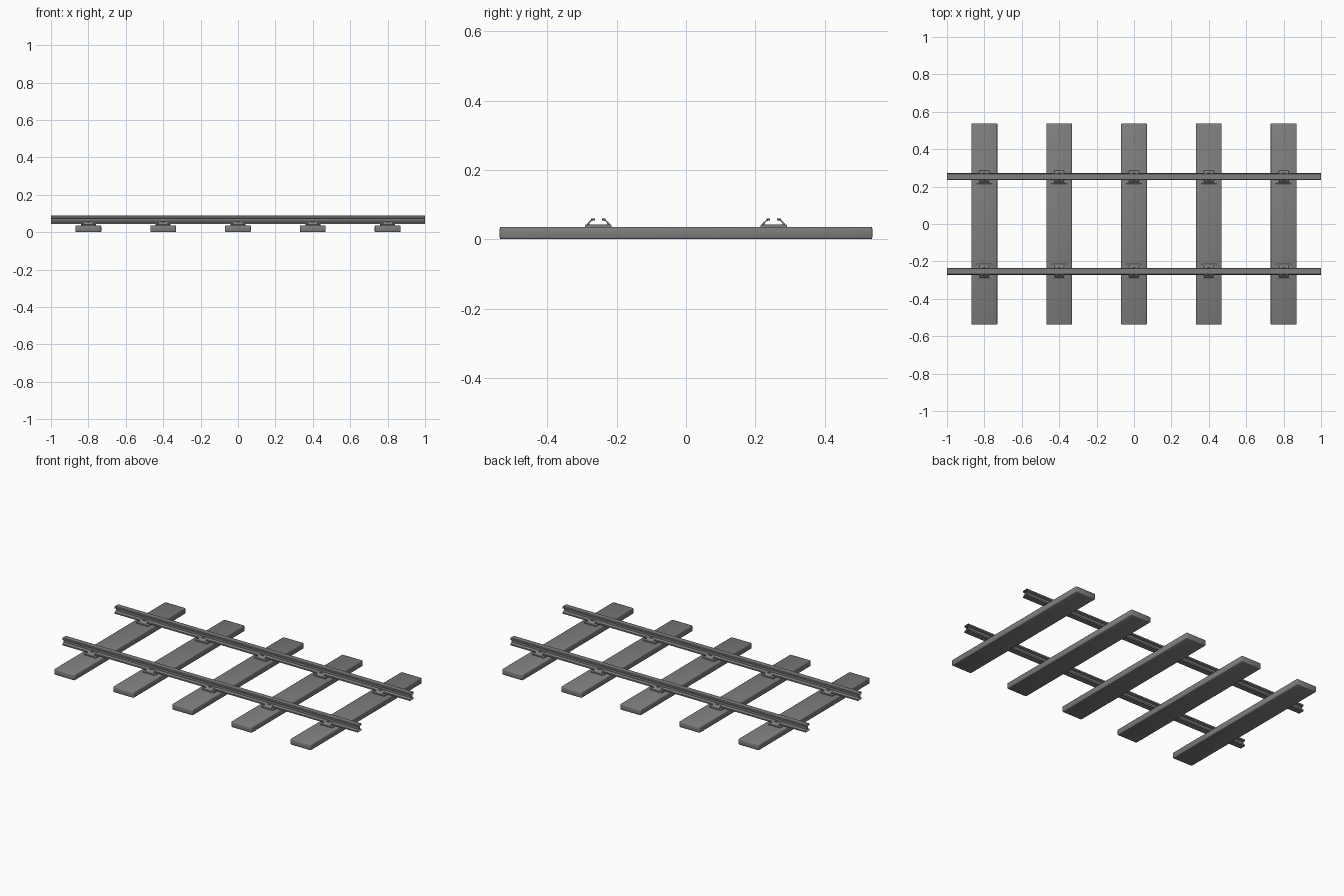
import bpy, bmesh

cube = bpy.data.objects.get("Cube")
if cube:
    bpy.data.objects.remove(cube, do_unlink=True)

grey = bpy.data.materials.new("track grey")
grey.use_nodes = True
grey.diffuse_color = (0.21, 0.21, 0.21, 1)
grey.node_tree.nodes["Principled BSDF"].inputs["Base Color"].default_value = grey.diffuse_color

GAUGE = 0.253
SLEEPER_X = [-0.8, -0.4, 0.0, 0.4, 0.8]


def finish(name, bm, loc, smooth=False):
    bmesh.ops.recalc_face_normals(bm, faces=bm.faces)
    mesh = bpy.data.meshes.new(name)
    bm.to_mesh(mesh)
    bm.free()
    mesh.materials.append(grey)
    for poly in mesh.polygons:
        poly.use_smooth = smooth
    obj = bpy.data.objects.new(name, mesh)
    obj.location = loc
    bpy.context.collection.objects.link(obj)
    return obj


def add_prism(bm, profile, half, caps=True):
    """Extrude a y-z profile along x."""
    a = [bm.verts.new((-half, y, z)) for y, z in profile]
    b = [bm.verts.new((half, y, z)) for y, z in profile]
    for i in range(len(a)):
        j = (i + 1) % len(a)
        bm.faces.new((a[i], a[j], b[j], b[i]))
    if caps:
        bm.faces.new(a)
        bm.faces.new(b)


def mirrored(half):
    return half + [(-y, z) for y, z in reversed(half)]


# Sleeper: softly bevelled plank
def sleeper(x):
    bm = bmesh.new()
    bmesh.ops.create_cube(bm, size=1)
    bmesh.ops.scale(bm, vec=(0.138, 1.076, 0.036), verts=bm.verts)
    bmesh.ops.bevel(bm, geom=bm.edges[:], offset=0.005, segments=2,
                    profile=0.5, affect='EDGES')
    finish("sleeper", bm, (x, 0, 0.018), smooth=True)


# Rail: open-ended double-headed section
def rail(name, y):
    half = [(0.018, 0.044), (0.019, 0.046), (0.019, 0.053), (0.007, 0.059),
            (0.007, 0.073), (0.018, 0.077), (0.018, 0.086), (0.015, 0.089)]
    bm = bmesh.new()
    add_prism(bm, mirrored(half), 1.0, caps=False)
    finish(name, bm, (0, y, 0))


# Rail chair: base plate, two hooked clips and bolts gripping the rail foot
def chair(x, y):
    bm = bmesh.new()
    add_prism(bm, mirrored([(0.038, 0.035), (0.038, 0.041), (0.035, 0.043)]), 0.04)
    hook = [(0.034, 0.042), (0.031, 0.047), (0.021, 0.056), (0.010, 0.058),
            (0.010, 0.055), (0.019, 0.053), (0.025, 0.047), (0.026, 0.042)]
    bolt = [(0.021, 0.053), (0.021, 0.060), (0.010, 0.060), (0.010, 0.054)]
    for side in (1, -1):
        add_prism(bm, [(side * d, z) for d, z in hook], 0.026)
        add_prism(bm, [(side * d, z) for d, z in bolt], 0.009)
    finish("rail_chair", bm, (x, y, 0))


for x in SLEEPER_X:
    sleeper(x)
    for y in (-GAUGE, GAUGE):
        chair(x, y)
rail("front_rail", -GAUGE)
rail("back_rail", GAUGE)
